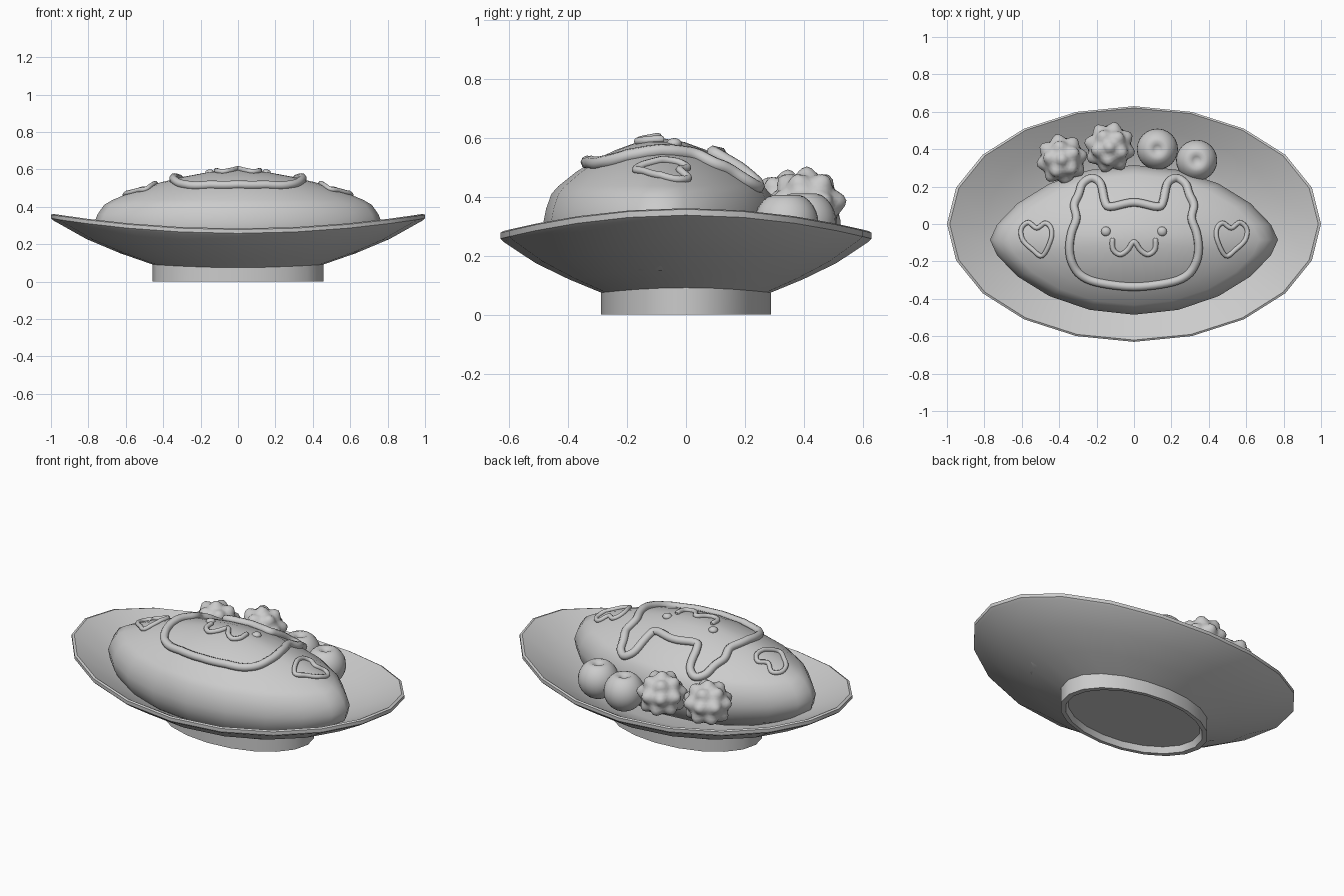
import bpy, bmesh, math
from mathutils import Vector
from mathutils.bvhtree import BVHTree

if "Cube" in bpy.data.objects:
    bpy.data.objects.remove(bpy.data.objects["Cube"])

SIDES = 20


def finish(name, bm, angle=40):
    bmesh.ops.recalc_face_normals(bm, faces=bm.faces)
    me = bpy.data.meshes.new(name)
    bm.to_mesh(me)
    bm.free()
    ob = bpy.data.objects.new(name, me)
    bpy.context.collection.objects.link(ob)
    bpy.ops.object.select_all(action='DESELECT')
    ob.select_set(True)
    bpy.context.view_layer.objects.active = ob
    bpy.ops.object.shade_smooth_by_angle(angle=math.radians(angle))
    return ob


def loft(profile, place):
    """Rings of SIDES points for each (scale, z); scale 0 makes a pole."""
    bm = bmesh.new()
    rings = []
    for s, z in profile:
        n = SIDES if s > 0 else 1
        rings.append([bm.verts.new(place(s, z, 2 * math.pi * i / SIDES)) for i in range(n)])
    for a, b in zip(rings, rings[1:]):
        for i in range(SIDES):
            j = (i + 1) % SIDES
            quad = [a[i % len(a)], a[j % len(a)], b[j % len(b)], b[i % len(b)]]
            bm.faces.new(list(dict.fromkeys(quad)))
    return bm


# Oval plate with a raised foot ring; the long ends curve upward
def plate_point(s, z, t):
    x, y = s * math.cos(t), 0.63 * s * math.sin(t)
    return (x, y, z + (0.08 * x * x if z > 0.06 else 0))


finish("plate", loft([(0, .035), (.41, .035), (.425, 0), (.457, 0), (.457, .075), (.63, .12),
                      (.81, .175), (.985, .248), (1, .258), (1, .278), (.985, .284),
                      (.8, .215), (.62, .16), (.45, .125), (0, .12)], plate_point))


# Almond-shaped omelette with pointed ends
def omelette_point(s, z, t):
    sn = math.sin(t)
    wide = math.copysign(abs(sn) ** (1.05 + 0.3 * s), sn) if abs(sn) > 1e-6 else 0
    return (0.77 * s * math.cos(t), -0.085 + 0.4 * s * wide, z)


bm = loft([(0, .15), (.8, .15), (.93, .2), (.985, .26), (1, .31), (.975, .36), (.93, .41),
           (.87, .437), (.72, .485), (.54, .53), (.38, .56), (.2, .586), (0, .6)], omelette_point)
surface = BVHTree.FromBMesh(bm)
finish("omelette", bm, 70)


def on_surface(x, y, lift=0):
    hit = surface.ray_cast(Vector((x, y, 2)), Vector((0, 0, -1)))[0]
    return Vector((x, y, (hit.z if hit else 0.4) + lift))


def smooth_path(pts, closed, steps=5):
    n, out = len(pts), []
    get = (lambda i: Vector(pts[i % n])) if closed else (lambda i: Vector(pts[max(0, min(n - 1, i))]))
    for i in range(n if closed else n - 1):
        p0, p1, p2, p3 = (get(i + k) for k in (-1, 0, 1, 2))
        for k in range(steps):
            t = k / steps
            out.append(0.5 * (2 * p1 + (p2 - p0) * t + (2 * p0 - 5 * p1 + 4 * p2 - p3) * t * t
                              + (3 * p1 - p0 - 3 * p2 + p3) * t ** 3))
    if not closed:
        out.append(get(n - 1))
    return out


def sauce_line(name, pts, radius, closed=True):
    path = smooth_path(pts, closed)
    cu = bpy.data.curves.new(name, 'CURVE')
    cu.dimensions = '3D'
    cu.bevel_depth = radius
    cu.bevel_resolution = 2
    cu.use_fill_caps = True
    sp = cu.splines.new('POLY')
    sp.points.add(len(path) - 1)
    for p, q in zip(sp.points, path):
        p.co = (*on_surface(q.x, q.y, radius * 0.4), 1)
    sp.use_cyclic_u = closed
    if not closed:
        sp.points[0].radius = sp.points[-1].radius = 0.6
    ob = bpy.data.objects.new(name, cu)
    bpy.context.collection.objects.link(ob)


def mirrored(half):
    """Half path starting and ending on x = 0, closed on the other side."""
    return half + [(-x, y) for x, y in half[-2:0:-1]]


# Sauce drawing: animal head outline, mouth, eyes and hearts
head = [(0, -.335), (.18, -.315), (.275, -.28), (.325, -.22), (.345, -.14), (.335, -.05),
        (.308, .03), (.32, .10), (.295, .16), (.275, .215), (.225, .245), (.178, .215),
        (.155, .12), (.125, .092), (0, .115)]
sauce_line("sauce_head_outline", mirrored(head), 0.023)

mouth = [(.115, -.075), (.112, -.135), (.075, -.163), (.035, -.14), (0, -.095)]
sauce_line("sauce_mouth", mouth + [(-x, y) for x, y in mouth[-2::-1]], 0.014, False)

heart = [(.49, -.17), (.445, -.085), (.443, -.025), (.475, .005), (.52, -.022), (.565, .008),
         (.603, -.025), (.595, -.085), (.545, -.135)]
for side, sx in (("left", -1), ("right", 1)):
    sauce_line("sauce_heart_" + side, [(sx * x, y) for x, y in heart], 0.013)
    bm = bmesh.new()
    bmesh.ops.create_uvsphere(bm, u_segments=12, v_segments=8, radius=0.026)
    for v in bm.verts:
        v.co.z *= 0.7
        v.co += on_surface(sx * 0.15, -0.04)
    finish("sauce_eye_" + side, bm, 180)


# Tomatoes: spheres with a dimple at the top
for i, (x, y, z) in enumerate([(.125, .40, .315), (.335, .34, .31)]):
    bm = bmesh.new()
    bmesh.ops.create_uvsphere(bm, u_segments=24, v_segments=16, radius=0.11)
    for v in bm.verts:
        r = math.hypot(v.co.x, v.co.y)
        if v.co.z > 0:
            v.co.z -= 0.035 * math.exp(-(r / 0.03) ** 2)
        v.co += Vector((x, y, z))
    finish(f"tomato_{i + 1}", bm, 180)

# Broccoli: spheres swollen into rounded florets
buds = [Vector((0, 0, 1))]
for count, lat, turn in ((8, 8, 0), (5, 50, .3), (7, -35, .4)):
    la = math.radians(lat)
    for k in range(count):
        a = 2 * math.pi * k / count + turn
        buds.append(Vector((math.cos(a) * math.cos(la), math.sin(a) * math.cos(la), math.sin(la))))
for i, (x, y, z, spin) in enumerate([(-.385, .345, .36, .2), (-.13, .41, .37, .55)]):
    bm = bmesh.new()
    bmesh.ops.create_icosphere(bm, subdivisions=4, radius=1)
    c, s = math.cos(spin), math.sin(spin)
    for v in bm.verts:
        d = v.co.normalized()
        swell = max(math.exp(-(d.angle(b) / 0.3) ** 2) for b in buds)
        p = d * (0.108 + 0.032 * swell)
        v.co = (x + c * p.x - s * p.y, y + s * p.x + c * p.y, z + p.z * 0.95)
    finish(f"broccoli_{i + 1}", bm, 180)
